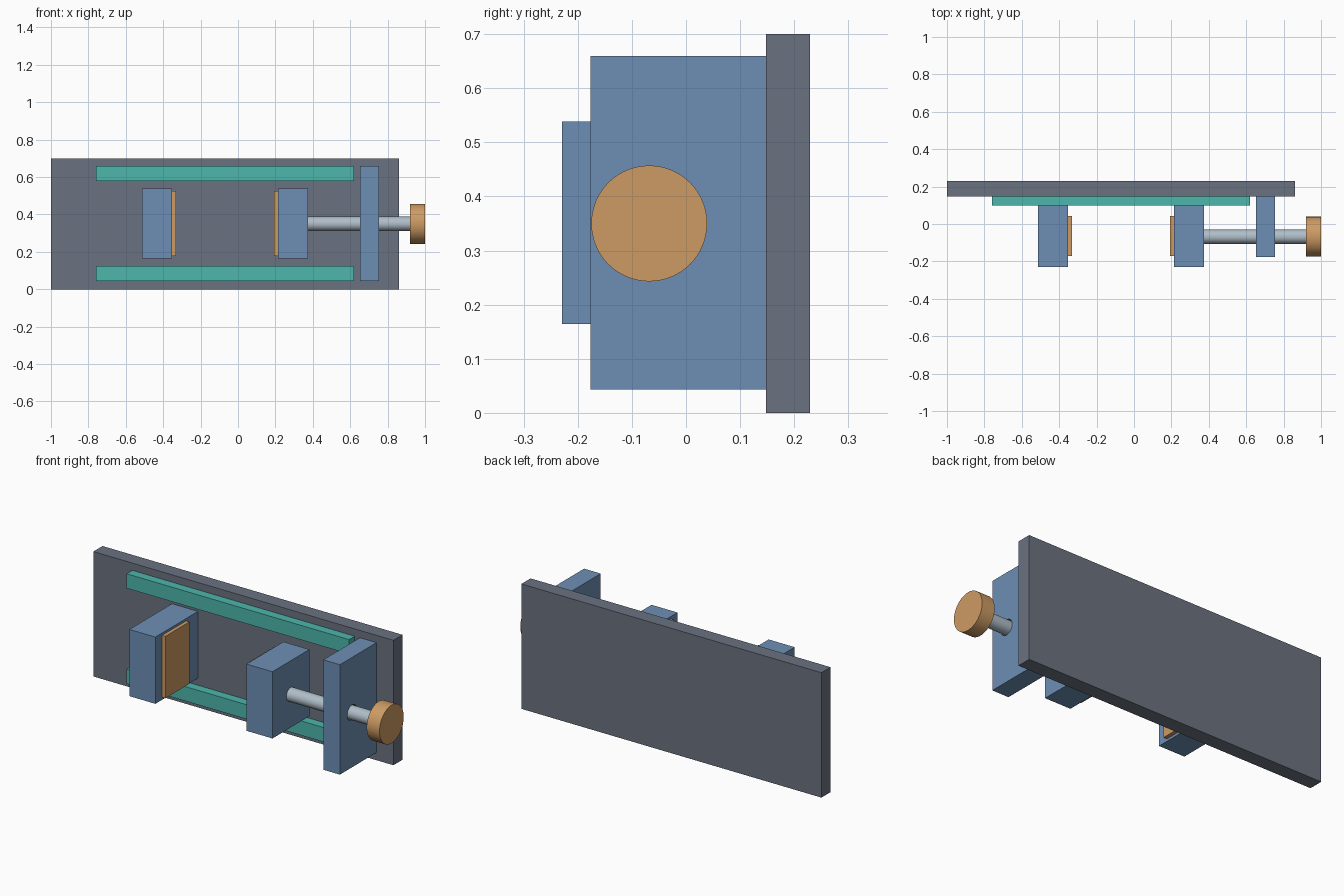
import bpy
import math

if "Cube" in bpy.data.objects:
    bpy.data.objects.remove(bpy.data.objects["Cube"])


def material(name, rgb):
    m = bpy.data.materials.new(name)
    lin = [((c / 255 + 0.055) / 1.055) ** 2.4 for c in rgb]
    m.diffuse_color = (*lin, 1)
    m.use_nodes = True
    m.node_tree.nodes["Principled BSDF"].inputs["Base Color"].default_value = m.diffuse_color
    return m


GREY = material("slate grey", (107, 114, 128))
TEAL = material("teal", (77, 182, 172))
BLUE = material("steel blue", (109, 143, 181))
TAN = material("brass tan", (205, 155, 100))
SILVER = material("silver", (176, 190, 200))

SCREW_Y, SCREW_Z = -0.068, 0.35


def box(name, x, y, z, mat):
    """Box from (min, max) pairs on each axis."""
    bpy.ops.mesh.primitive_cube_add(size=1)
    ob = bpy.context.object
    ob.name = name
    for v in ob.data.vertices:
        v.co = [(lo + hi) / 2 + c * (hi - lo) for c, (lo, hi) in zip(v.co, (x, y, z))]
    ob.data.materials.append(mat)
    return ob


def rod(name, x0, x1, radius, mat):
    """Cylinder along x on the screw axis."""
    bpy.ops.mesh.primitive_cylinder_add(
        vertices=64, radius=radius, depth=x1 - x0,
        location=((x0 + x1) / 2, SCREW_Y, SCREW_Z), rotation=(0, math.pi / 2, 0))
    ob = bpy.context.object
    ob.name = name
    ob.data.materials.append(mat)
    bpy.ops.object.shade_smooth_by_angle(angle=math.radians(40))
    return ob


# Back plate and the two guide rails
box("back_plate", (-1, 0.86), (0.148, 0.229), (0, 0.7), GREY)
for name, z in (("lower_rail", (0.043, 0.124)), ("upper_rail", (0.578, 0.659))):
    box(name, (-0.76, 0.62), (0.098, 0.148), z, TEAL)

# Fixed jaw sits on the plate, sliding jaw stops level with the rail fronts
box("fixed_jaw", (-0.513, -0.352), (-0.229, 0.148), (0.164, 0.538), BLUE)
box("sliding_jaw", (0.213, 0.374), (-0.229, 0.098), (0.164, 0.538), BLUE)

# Jaw pads
for name, x in (("fixed_pad", (-0.352, -0.331)), ("sliding_pad", (0.193, 0.213))):
    box(name, x, (-0.17, 0.043), (0.178, 0.525), TAN)

# End block with a clearance hole for the screw
block = box("end_block", (0.652, 0.755), (-0.176, 0.148), (0.043, 0.659), BLUE)
cutter = rod("hole_cutter", 0.6, 0.8, 0.043, BLUE)
cutter.hide_render = True
cutter.hide_viewport = True
cut = block.modifiers.new("screw_hole", "BOOLEAN")
cut.object = cutter
cut.operation = "DIFFERENCE"
cut.solver = "EXACT"

# Screw and knob
rod("screw", 0.37, 0.925, 0.038, SILVER)
rod("knob", 0.92, 1.0, 0.107, TAN)
